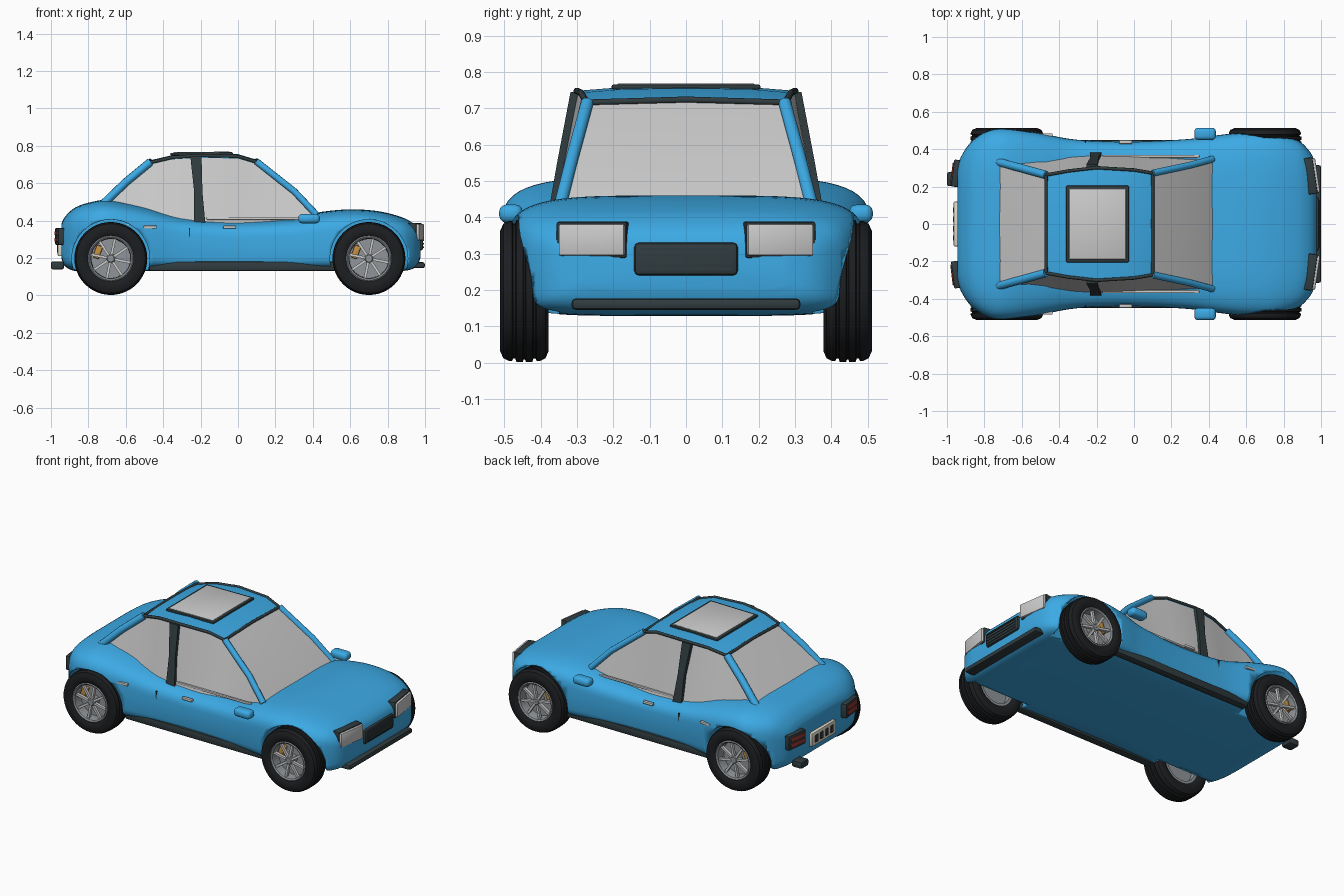
import bpy, bmesh, math
from mathutils import Matrix, Vector

if "Cube" in bpy.data.objects:
    bpy.data.objects.remove(bpy.data.objects["Cube"])

def material(name, col):
    m = bpy.data.materials.new(name)
    m.diffuse_color = (*col, 1)
    m.use_nodes = True
    m.node_tree.nodes["Principled BSDF"].inputs["Base Color"].default_value = m.diffuse_color
    return m

BLUE = material("blue_paint", (0.045, 0.40, 0.78))
DARK = material("dark_trim", (0.03, 0.045, 0.05))
RUBBER = material("rubber", (0.012, 0.013, 0.015))
RED = material("red_lens", (0.35, 0.04, 0.03))
GOLD = material("caliper_paint", (0.55, 0.28, 0.05))
CREAM = material("plate_cream", (0.75, 0.70, 0.58))
STEEL = material("steel", (0.28, 0.30, 0.32))

def finish(name, bm, mat=None, angle=35):
    bmesh.ops.recalc_face_normals(bm, faces=bm.faces)
    me = bpy.data.meshes.new(name)
    bm.to_mesh(me)
    bm.free()
    ob = bpy.data.objects.new(name, me)
    bpy.context.collection.objects.link(ob)
    if mat:
        me.materials.append(mat)
    bpy.ops.object.select_all(action='DESELECT')
    bpy.context.view_layer.objects.active = ob
    ob.select_set(True)
    bpy.ops.object.shade_smooth_by_angle(angle=math.radians(angle))
    return ob

def skin(bm, rings, loop=False):
    """Bridge closed rings of points; cap the ends unless looped."""
    vs = [[bm.verts.new(p) for p in r] for r in rings]
    n = len(vs[0])
    for i in range(len(vs) if loop else len(vs) - 1):
        a, b = vs[i], vs[(i + 1) % len(vs)]
        for j in range(n):
            bm.faces.new((a[j], a[(j + 1) % n], b[(j + 1) % n], b[j]))
    if not loop:
        bm.faces.new(vs[0])
        bm.faces.new(vs[-1])

def loft(name, rings, mat=None, angle=35):
    bm = bmesh.new()
    skin(bm, rings)
    return finish(name, bm, mat, angle)

def lathe(name, profile, loc, side, mat=None, seg=48):
    """Closed (radius, offset) profile spun about the y axis."""
    rings = []
    for i in range(seg):
        a = math.tau * i / seg
        rings.append([(loc[0] + r * math.cos(a), loc[1] + side * y, loc[2] + r * math.sin(a)) for r, y in profile])
    bm = bmesh.new()
    skin(bm, rings, loop=True)
    return finish(name, bm, mat)

def box(name, loc, size, mat=None, rz=0, bevel=0.006, ry=0, seg=2):
    bm = bmesh.new()
    bmesh.ops.create_cube(bm, size=1, matrix=Matrix.Diagonal((*size, 1)))
    if bevel:
        bmesh.ops.bevel(bm, geom=bm.edges[:], offset=bevel, segments=seg, affect='EDGES', profile=0.5)
    bm.transform(Matrix.Translation(loc) @ Matrix.Rotation(rz, 4, 'Z') @ Matrix.Rotation(ry, 4, 'Y'))
    return finish(name, bm, mat)

def tube(name, pts, r, mat):
    cu = bpy.data.curves.new(name, 'CURVE')
    cu.dimensions, cu.bevel_depth, cu.bevel_resolution, cu.use_fill_caps = '3D', r, 3, True
    sp = cu.splines.new('POLY')
    sp.points.add(len(pts) - 1)
    for p, q in zip(sp.points, pts):
        p.co = (*q, 1)
    cu.materials.append(mat)
    ob = bpy.data.objects.new(name, cu)
    bpy.context.collection.objects.link(ob)

def smooth(table, k=4):
    """Catmull-Rom through rows of numbers."""
    out = []
    for i in range(len(table) - 1):
        p0, p1, p2, p3 = (Vector(table[min(max(i + d, 0), len(table) - 1)]) for d in (-1, 0, 1, 2))
        for s in range(k):
            t = s / k
            out.append(0.5 * (2 * p1 + (p2 - p0) * t + (2 * p0 - 5 * p1 + 4 * p2 - p3) * t * t
                              + (3 * p1 - p0 - 3 * p2 + p3) * t ** 3))
    return out + [Vector(table[-1])]

# Body shell: x, half width, bottom, top
STATIONS = [(-.945, .30, .20, .38), (-.925, .36, .155, .42), (-.87, .44, .13, .47), (-.78, .50, .13, .50),
            (-.68, .512, .13, .51), (-.5, .485, .13, .475), (-.3, .45, .13, .425), (0, .44, .13, .405),
            (.3, .455, .13, .42), (.45, .475, .13, .447), (.6, .49, .13, .46), (.75, .487, .13, .45),
            (.87, .45, .13, .42), (.93, .40, .14, .39), (.962, .345, .165, .36), (.975, .28, .20, .33)]

def body_ring(x, w, b, t, seg=56):
    zc, ring = b + .45 * (t - b), []
    for i in range(seg):
        a = math.tau * i / seg
        c, s = math.cos(a), math.sin(a)
        e = 2 / 4.5 if s > 0 else 2 / 6
        h = t - zc if s > 0 else zc - b
        ring.append((x, w * math.copysign(abs(c) ** e, c), zc + h * math.copysign(abs(s) ** e, s)))
    return ring

body = loft("body", [body_ring(*s) for s in smooth(STATIONS)], BLUE)

# Wheel wells cut from the body
WHEELS = [(x, s) for x in (-.68, .70) for s in (-1, 1)]
bm = bmesh.new()
for x, s in WHEELS:
    bmesh.ops.create_cone(bm, cap_ends=True, segments=48, radius1=.208, radius2=.208, depth=.28,
                          matrix=Matrix.Translation((x, s * .49, .197)) @ Matrix.Rotation(math.pi / 2, 4, 'X'))
cutter = finish("wheel_well_cutter", bm)
cutter.hide_render = True
mod = body.modifiers.new("wells", 'BOOLEAN')
mod.operation, mod.solver, mod.object = 'DIFFERENCE', 'EXACT', cutter
bpy.context.view_layer.objects.active = body
bpy.ops.object.modifier_move_to_index(modifier="wells", index=0)
bpy.ops.object.modifier_apply(modifier="wells")
bpy.data.objects.remove(cutter)

# Glasshouse: x, roof half width, roof z, base half width, base z
CABIN = [(-.76, .31, .47, .33, .40), (-.6, .295, .605, .35, .38), (-.47, .258, .71, .355, .38),
         (-.35, .28, .738, .365, .38), (-.2, .297, .748, .37, .38), (0, .285, .743, .367, .38),
         (.1, .268, .713, .36, .38), (.3, .312, .555, .352, .38), (.42, .345, .435, .35, .38)]
loft("cabin_glass", [[(x, -wb, zb), (x, -wt, zt), (x, 0, zt + .006), (x, wt, zt), (x, wb, zb)]
                     for x, wt, zt, wb, zb in CABIN], None, 15)
roof = CABIN[2:7]
loft("roof", [[(x, -w - .006, z), (x, -w * .6, z + .010), (x, 0, z + .012), (x, w * .6, z + .010),
               (x, w + .006, z), (x, w, z - .02), (x, -w, z - .02)] for x, w, z, _, _ in roof], BLUE)
for x, w, z in ((.1, .268, .716), (-.47, .258, .714)):
    tube("roof_cross_trim", [(x, -w, z), (x, 0, z + .008), (x, w, z)], .009, DARK)
box("sunroof_frame", (-.195, 0, .757), (.335, .41, .014), DARK, ry=-.012)
box("sunroof_glass", (-.195, 0, .760), (.305, .38, .014), None, ry=-.012)

for s in (-1, 1):
    # Pillars and roof rails
    tube("front_pillar", [(.1, s * .272, .715), (.3, s * .315, .557), (.42, s * .347, .43)], .018, BLUE)
    tube("rear_pillar", [(-.47, s * .262, .712), (-.6, s * .298, .605), (-.74, s * .335, .47)], .022, BLUE)
    tube("roof_rail", [(x, s * (w + .004), z) for x, w, z, _, _ in roof], .009, DARK)
    loft("centre_pillar", [[(x + dx, s * (y + dy), z) for dx, dy in ((-h, -.02), (h, -.02), (h, .015), (-h, .015))]
                           for x, y, z, h in ((-.205, .368, .39, .03), (-.212, .34, .55, .022), (-.225, .303, .745, .03))], DARK)
    # Side details
    box("window_sill", (.09, s * .362, .41), (.52, .016, .014))
    box("side_mirror", (.38, s * .482, .41), (.115, .065, .05), BLUE, bevel=.02, seg=3)
    for x, y in ((-.47, .475), (-.045, .438)):
        box("door_handle", (x, s * y, .365), (.07, .02, .016), None, bevel=.004)
    box("door_seam", (-.26, s * .441, .28), (.006, .01, .16), DARK, bevel=0)
    box("side_skirt", (.025, s * .425, .155), (1.0, .05, .05), DARK, bevel=.01)
    # Lamps
    box("headlamp_frame", (.943, s * .257, .338), (.05, .195, .10), DARK, rz=s * .15)
    box("headlamp", (.957, s * .257, .338), (.05, .183, .088), None, rz=s * .15)
    box("tail_lamp_frame", (-.945, s * .27, .315), (.05, .145, .09), DARK, rz=-s * .12)
    for z in (.297, .332):
        box("tail_lamp", (-.951, s * .27, z), (.05, .115, .022), RED, rz=-s * .12, bevel=.004)

# Nose and tail details
box("grille", (.975, 0, .285), (.03, .285, .09), DARK, bevel=.012)
for i in range(4):
    box("grille_slat", (.990, 0, .258 + i * .018), (.008, .25, .007), DARK, bevel=0)
box("front_bumper", (.965, 0, .161), (.07, .63, .032), DARK, bevel=.012)
box("rear_plate", (-.949, 0, .252), (.03, .24, .085), CREAM)
for i in range(4):
    box("plate_block", (-.965, -.075 + i * .05, .252), (.008, .028, .045), DARK, bevel=.003)
box("exhaust", (-.965, .24, .16), (.07, .075, .042), DARK, bevel=.01)

# Wheels
TYRE = [(.118, -.055), (.135, -.066), (.165, -.067), (.185, -.058), (.193, -.042), (.193, -.034), (.186, -.031),
        (.186, -.025), (.195, -.022), (.195, -.004), (.188, -.002), (.188, .002), (.195, .004), (.195, .022),
        (.186, .025), (.186, .031), (.193, .034), (.193, .042), (.185, .058), (.165, .067), (.135, .066), (.118, .055)]
RIM = [(.122, -.055), (.122, .058), (.116, .062), (.108, .056), (.104, .03), (.104, -.055)]
for x, s in WHEELS:
    c = (x, s * .445, .197)
    lathe("tyre", TYRE, c, s, RUBBER)
    lathe("rim", RIM, c, s, STEEL)
    lathe("brake_disc", [(.001, -.02), (.106, -.02), (.106, 0), (.001, 0)], c, s, STEEL)
    lathe("hub", [(.001, .0), (.026, .0), (.026, .045), (.018, .053), (.001, .053)], c, s, STEEL, 24)
    bm = bmesh.new()
    for i in range(8):
        bmesh.ops.create_cube(bm, size=1, matrix=Matrix.Translation((x, c[1] + s * .04, c[2]))
                              @ Matrix.Rotation(math.tau * i / 8 + .2, 4, 'Y')
                              @ Matrix.Translation((.065, 0, 0)) @ Matrix.Diagonal((.092, .018, .014, 1)))
    finish("wheel_spokes", bm)
    box("brake_caliper", (x - .07, c[1] + s * .012, c[2] + .035), (.035, .03, .07), GOLD, ry=.35)
